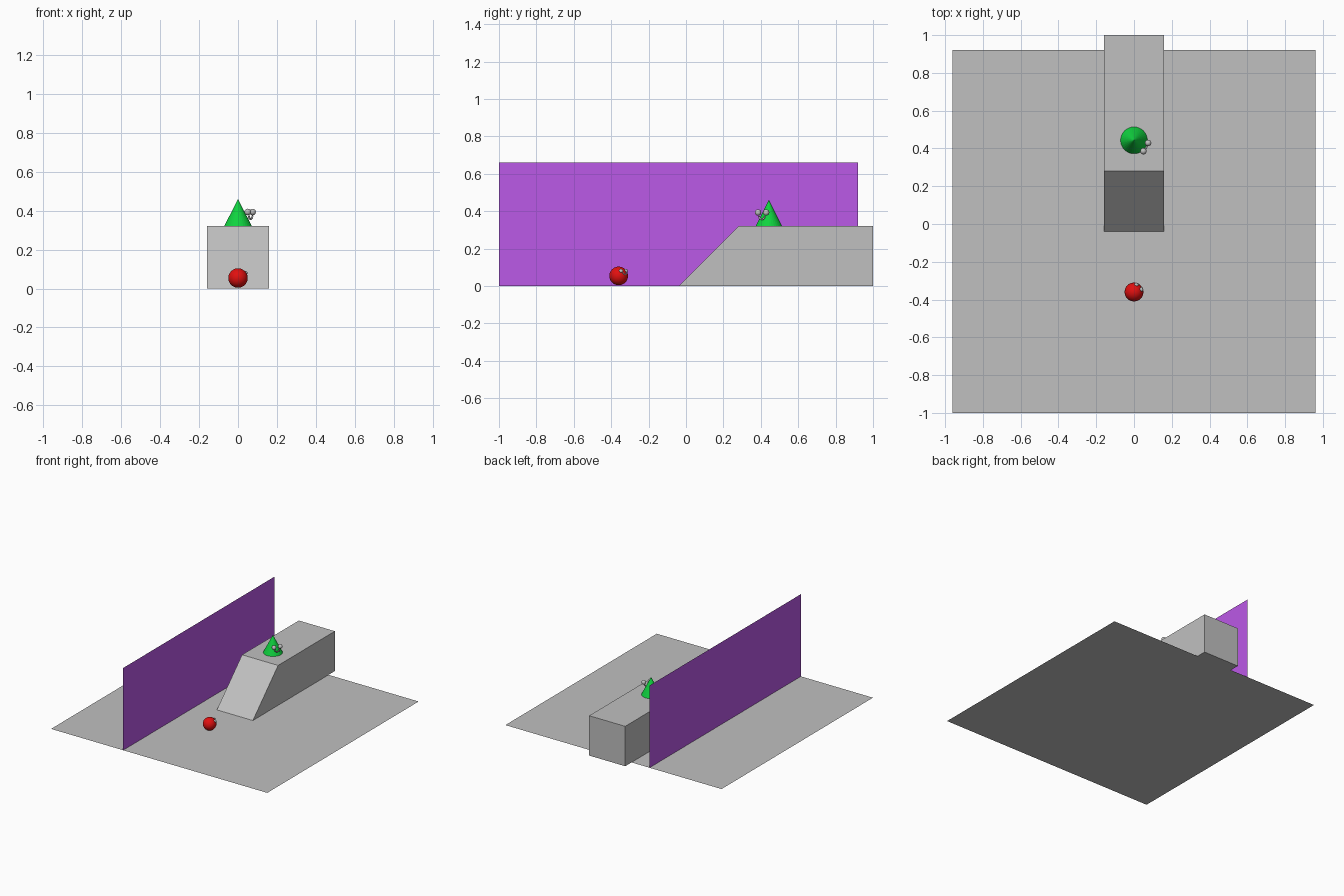
import bpy, bmesh, math
from mathutils import Vector

if "Cube" in bpy.data.objects:
    bpy.data.objects.remove(bpy.data.objects["Cube"])


def material(name, rgb):
    m = bpy.data.materials.new(name)
    m.diffuse_color = (*rgb, 1)
    m.use_nodes = True
    m.node_tree.nodes["Principled BSDF"].inputs["Base Color"].default_value = m.diffuse_color
    return m


GREY = material("grey", (0.53, 0.53, 0.53))
PURPLE = material("purple", (0.50, 0.10, 0.80))
RED = material("red", (0.75, 0.005, 0.005))
GREEN = material("green", (0.005, 0.65, 0.05))


def finish(name, bm, mat, smooth=False):
    me = bpy.data.meshes.new(name)
    bm.to_mesh(me)
    bm.free()
    me.materials.append(mat)
    for p in me.polygons:
        p.use_smooth = smooth
    ob = bpy.data.objects.new(name, me)
    bpy.context.collection.objects.link(ob)
    return ob


def sheet(name, corners, mat):
    bm = bmesh.new()
    bm.faces.new([bm.verts.new(c) for c in corners])
    return finish(name, bm, mat)


def ball(name, centre, r, mat, seg=24):
    bm = bmesh.new()
    bmesh.ops.create_uvsphere(bm, u_segments=seg, v_segments=seg // 2, radius=r)
    bmesh.ops.translate(bm, verts=bm.verts, vec=centre)
    return finish(name, bm, mat, True)


def smile(name, centre, side, r, tube):
    """Half ring hanging below its centre, in the plane of side and z."""
    up = Vector((0, 0, 1))
    out = side.cross(up)
    bm = bmesh.new()
    rings = []
    for i in range(13):
        a = math.pi + math.pi * i / 12
        d = side * math.cos(a) + up * math.sin(a)
        rings.append([bm.verts.new(centre + d * (r + tube * math.cos(t)) + out * tube * math.sin(t))
                      for t in (math.tau * k / 8 for k in range(8))])
    for a, b in zip(rings, rings[1:]):
        for k in range(8):
            bm.faces.new((a[k], a[k - 1], b[k - 1], b[k]))
    bm.faces.new(rings[0])
    bm.faces.new(rings[-1][::-1])
    bmesh.ops.recalc_face_normals(bm, faces=bm.faces)
    return finish(name, bm, GREY, True)


def face(prefix, origin, angle, reach, spread, eye_r, mouth_reach, drop, mouth_r, tube):
    """Two eyes and a smile, looking along the given angle."""
    fwd = Vector((math.cos(angle), math.sin(angle), 0))
    side = Vector((-fwd.y, fwd.x, 0))
    for s, label in ((-1, "right"), (1, "left")):
        ball(f"{prefix}_{label}_eye", origin + fwd * reach + side * s * spread, eye_r, GREY, 16)
    smile(prefix + "_smile", origin + fwd * mouth_reach - Vector((0, 0, drop)), side, mouth_r, tube)


# floor and side wall
sheet("floor", [(-.96, -1, 0), (.96, -1, 0), (.96, .92, 0), (-.96, .92, 0)], GREY)
sheet("wall", [(-.32, -1, 0), (-.32, .92, 0), (-.32, .92, .66), (-.32, -1, .66)], PURPLE)

# raised block with sloping front
bm = bmesh.new()
profile = [(-.04, 0), (1, 0), (1, .32), (.28, .32)]
f = bm.faces.new([bm.verts.new((-.16, y, z)) for y, z in profile])
ext = bmesh.ops.extrude_face_region(bm, geom=[f])["geom"]
bmesh.ops.translate(bm, verts=[v for v in ext if isinstance(v, bmesh.types.BMVert)], vec=(.32, 0, 0))
bmesh.ops.recalc_face_normals(bm, faces=bm.faces)
finish("ramp", bm, GREY)

# cone on the ramp
bm = bmesh.new()
bmesh.ops.create_cone(bm, cap_ends=True, segments=32, radius1=.071, radius2=0, depth=.14)
bmesh.ops.translate(bm, verts=bm.verts, vec=(0, .443, .39))
finish("cone", bm, GREEN)
face("cone", Vector((0, .443, .393)), math.radians(-30), .072, .025, .017, .075, .018, .018, .005)

# ball on the floor
ball("ball", (0, -.36, .054), .05, RED)
face("ball", Vector((0, -.36, .08)), math.radians(45), .036, .018, .011, .046, .007, .012, .004)
